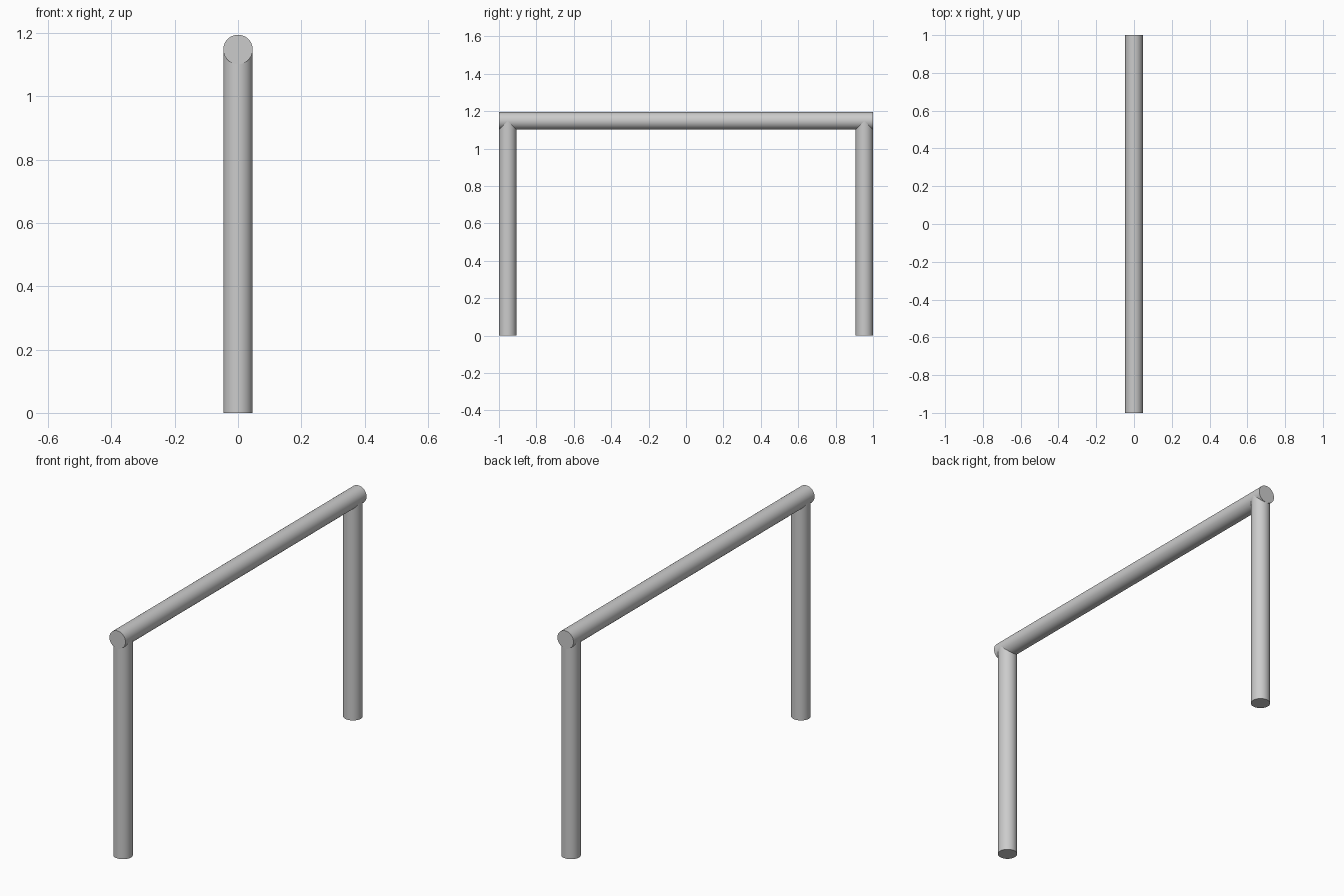
import bpy
import math

cube = bpy.data.objects.get("Cube")
if cube:
    bpy.data.objects.remove(cube, do_unlink=True)

RADIUS = 0.0465
HEIGHT = 1.195
LENGTH = 2.0
RAIL_Z = HEIGHT - RADIUS

grey = bpy.data.materials.new("light_grey_metal")
grey.use_nodes = True
colour = (0.6, 0.6, 0.6, 1)
grey.diffuse_color = colour
grey.node_tree.nodes["Principled BSDF"].inputs["Base Color"].default_value = colour


def tube(name, length, location, rotation=(0, 0, 0)):
    """Round bar with flat end caps."""
    bpy.ops.mesh.primitive_cylinder_add(
        vertices=64, radius=RADIUS, depth=length, location=location, rotation=rotation)
    bar = bpy.context.object
    bar.name = name
    bar.data.materials.append(grey)
    bpy.ops.object.shade_smooth_by_angle(angle=math.radians(30))


# Horizontal rail running front to back
tube("top_rail", LENGTH, (0, 0, RAIL_Z), (math.pi / 2, 0, 0))

# Upright posts, flush with the rail ends and meeting its centre line
for name, side in (("front_post", -1), ("back_post", 1)):
    tube(name, RAIL_Z, (0, side * (LENGTH / 2 - RADIUS), RAIL_Z / 2))
